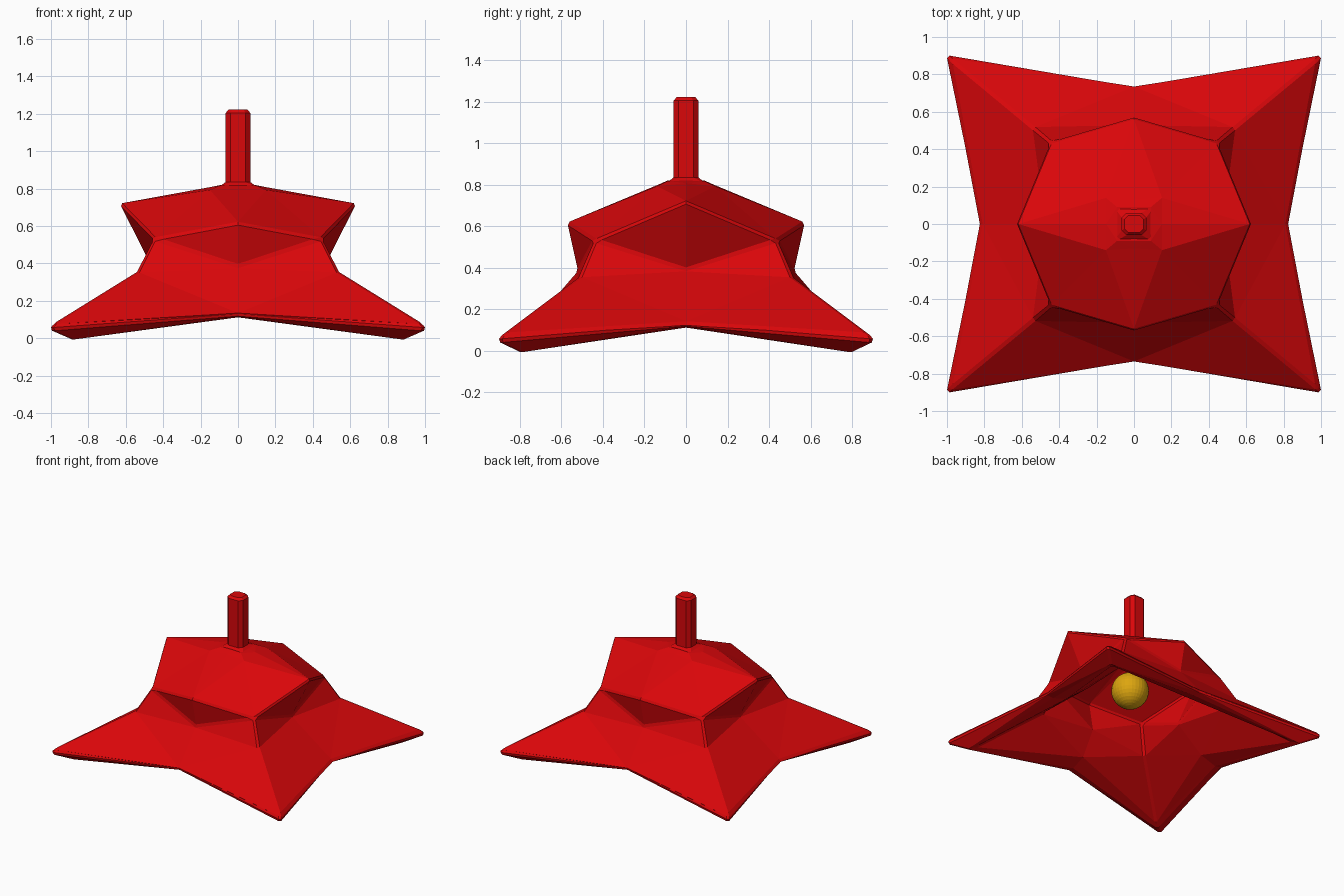
import bpy, bmesh
from mathutils import Matrix

if "Cube" in bpy.data.objects:
    bpy.data.objects.remove(bpy.data.objects["Cube"])


def material(name, color):
    m = bpy.data.materials.new(name)
    m.diffuse_color = color
    m.use_nodes = True
    m.node_tree.nodes["Principled BSDF"].inputs["Base Color"].default_value = m.diffuse_color
    return m


red = material("red_lacquer", (0.7, 0.002, 0.003, 1))
amber = material("amber_bulb", (0.72, 0.38, 0.005, 1))


def ring8(corner, side, front):
    """Eight points: corner (x, y, z), side middle (x, z), front middle (y, z)."""
    cx, cy, cz = corner
    sx, sz = side
    fy, fz = front
    return [(cx, cy, cz), (0, fy, fz), (-cx, cy, cz), (-sx, 0, sz),
            (-cx, -cy, cz), (0, -fy, fz), (cx, -cy, cz), (sx, 0, sz)]


def loft(name, rings, mat, bevel=0):
    bm = bmesh.new()
    loops = [[bm.verts.new(p) for p in r] for r in rings]
    n = len(rings[0])
    for a, b in zip(loops, loops[1:]):
        for i in range(n):
            j = (i + 1) % n
            bm.faces.new((a[i], a[j], b[j], b[i]))
    bm.faces.new(loops[0])
    bm.faces.new(loops[-1])
    # Fold the non-planar roof panels along consistent creases
    bmesh.ops.triangulate(bm, faces=bm.faces[:], quad_method='SHORT_EDGE')
    bmesh.ops.recalc_face_normals(bm, faces=bm.faces[:])
    me = bpy.data.meshes.new(name)
    bm.to_mesh(me)
    bm.free()
    ob = bpy.data.objects.new(name, me)
    bpy.context.collection.objects.link(ob)
    me.materials.append(mat)
    if bevel:
        mod = ob.modifiers.new("edge_chamfer", 'BEVEL')
        mod.width = bevel
        mod.segments = 1
        mod.limit_method = 'ANGLE'
        mod.angle_limit = 0.6
    return ob


# Hollow two-tier shade: outer skin from the top down, then inner skin back up
shade = loft("lamp_shade", [
    ring8((0.09, 0.09, 0.818), (0.09, 0.82), (0.09, 0.82)),
    ring8((0.15, 0.14, 0.793), (0.15, 0.808), (0.13, 0.802)),
    ring8((0.45, 0.44, 0.533), (0.632, 0.72), (0.572, 0.618)),
    ring8((0.54, 0.515, 0.355), (0.465, 0.39), (0.52, 0.385)),
    ring8((0.985, 0.885, 0.08), (0.82, 0.135), (0.735, 0.135)),
    ring8((1.012, 0.912, 0.045), (0.825, 0.12), (0.74, 0.12)),
    ring8((0.89, 0.80, -0.008), (0.76, 0.112), (0.68, 0.112)),
    ring8((0.85, 0.765, 0.01), (0.63, 0.155), (0.57, 0.155)),
    ring8((0.48, 0.455, 0.29), (0.41, 0.335), (0.46, 0.335)),
    ring8((0.40, 0.39, 0.50), (0.55, 0.66), (0.50, 0.565)),
    ring8((0.06, 0.06, 0.76), (0.06, 0.765), (0.06, 0.765)),
], red, 0.013)


def octagon(w, d, c, z):
    """Rectangle with chamfered corners."""
    return [(w, d - c, z), (w - c, d, z), (c - w, d, z), (-w, d - c, z),
            (-w, c - d, z), (c - w, -d, z), (w - c, -d, z), (w, c - d, z)]


# Hanging stem with flared foot and chamfered top
loft("hanging_stem", [
    octagon(0.10, 0.09, 0.01, 0.79),
    octagon(0.095, 0.085, 0.01, 0.815),
    octagon(0.066, 0.06, 0.025, 0.835),
    octagon(0.066, 0.06, 0.025, 1.205),
    octagon(0.05, 0.045, 0.02, 1.222),
], red)

# Bulb hanging in the shade
bm = bmesh.new()
bmesh.ops.create_uvsphere(bm, u_segments=32, v_segments=16, radius=0.135,
                          matrix=Matrix.Translation((0.02, -0.02, 0.455)))
me = bpy.data.meshes.new("light_bulb")
bm.to_mesh(me)
bm.free()
me.materials.append(amber)
bpy.context.collection.objects.link(bpy.data.objects.new("light_bulb", me))
